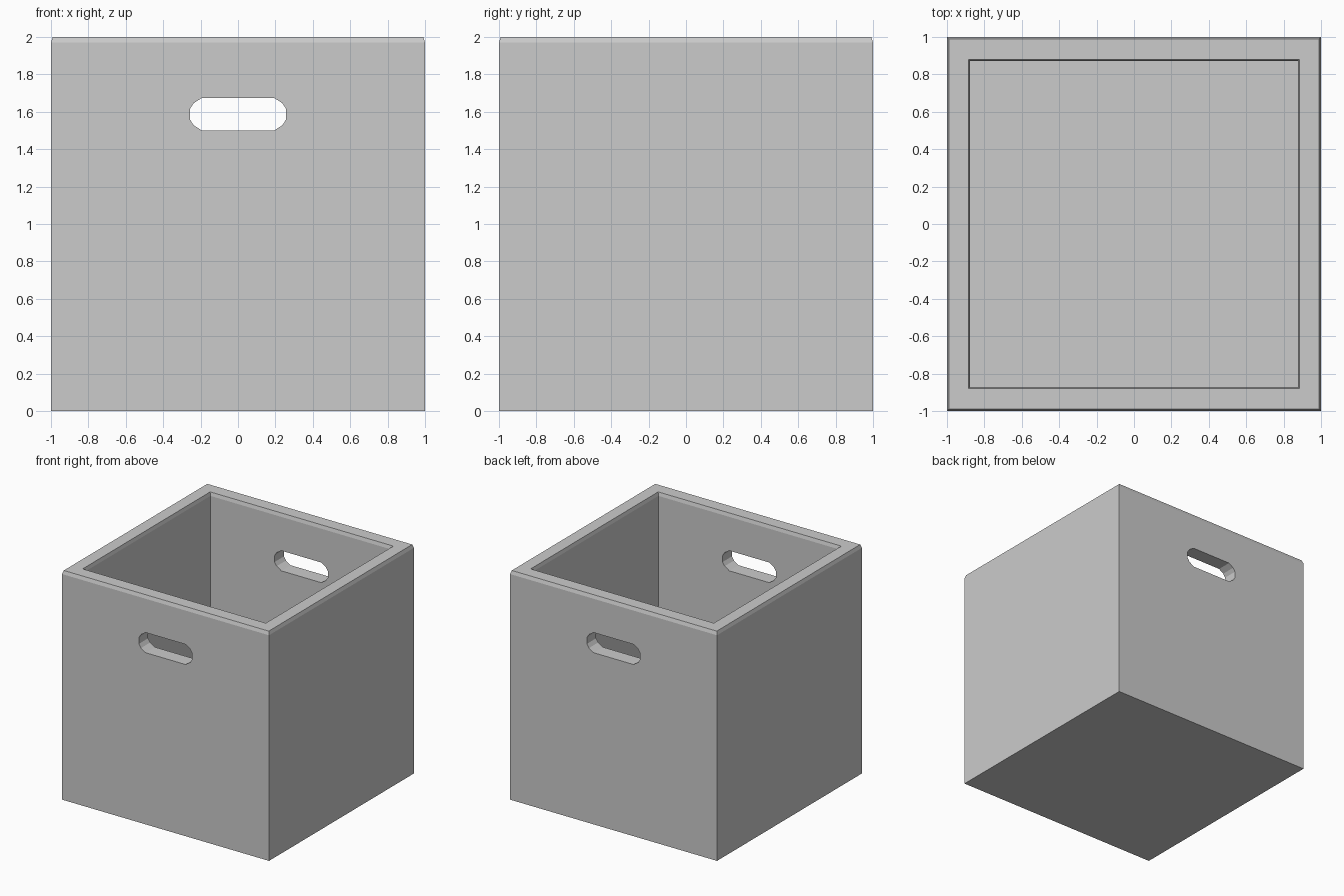
import bpy, bmesh

if "Cube" in bpy.data.objects:
    bpy.data.objects.remove(bpy.data.objects["Cube"])


def mesh_object(name, bm):
    bmesh.ops.recalc_face_normals(bm, faces=bm.faces)
    mesh = bpy.data.meshes.new(name)
    bm.to_mesh(mesh)
    bm.free()
    obj = bpy.data.objects.new(name, mesh)
    bpy.context.collection.objects.link(obj)
    return obj


def loft(name, loops):
    """Skin closed loops of points in order and cap both ends."""
    bm = bmesh.new()
    rings = [[bm.verts.new(p) for p in loop] for loop in loops]
    n = len(rings[0])
    for a, b in zip(rings, rings[1:]):
        for i in range(n):
            j = (i + 1) % n
            bm.faces.new((a[i], a[j], b[j], b[i]))
    bm.faces.new(rings[0])
    bm.faces.new(rings[-1])
    return mesh_object(name, bm)


def rectangle(x, y, z):
    return [(-x, -y, z), (x, -y, z), (x, y, z), (-x, y, z)]


# Open bin: outer wall, bevelled rim, inner wall and floor
box = loft("storage_bin", [rectangle(*s) for s in (
    (1.0, 1.0, 0.0), (1.0, 1.0, 1.97), (0.99, 0.99, 2.0),
    (0.885, 0.88, 2.0), (0.877, 0.872, 1.97), (0.877, 0.872, 0.12))])

# Handle slot profile, mirrored from one quarter
quarter = [(0.257, 0.028), (0.237, 0.059), (0.192, 0.088)]
half = [(x, -z) for x, z in reversed(quarter)] + quarter
slot = half + [(-x, -z) for x, z in half]
cutter = loft("handle_cutter", [[(x, y, 1.587 + z) for x, z in slot] for y in (-1.2, 1.2)])
cutter.hide_render = True
cutter.hide_set(True)

# Cut the handles through front and back walls
cut = box.modifiers.new("handle_slots", 'BOOLEAN')
cut.object = cutter
cut.operation = 'DIFFERENCE'
cut.solver = 'EXACT'
